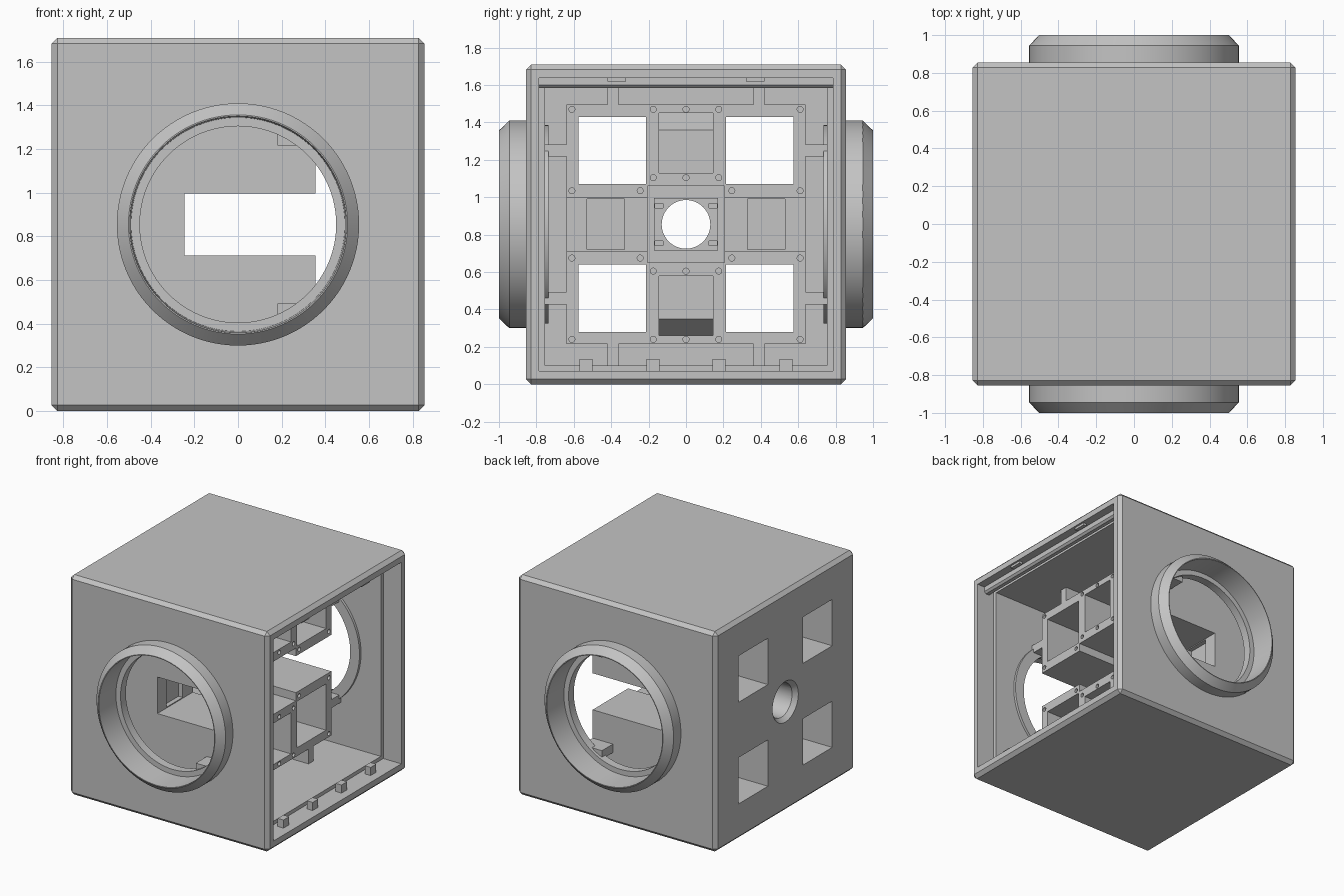
import bpy, bmesh, math
from mathutils import Matrix, Vector

if "Cube" in bpy.data.objects:
    bpy.data.objects.remove(bpy.data.objects["Cube"])

grey = bpy.data.materials.new("light_grey")
grey.use_nodes = True
colour = (0.55, 0.55, 0.55, 1)
grey.diffuse_color = colour
grey.node_tree.nodes["Principled BSDF"].inputs["Base Color"].default_value = colour

HALF = 0.855      # half the case, also the centre height
MID = HALF


def finish(name, bm):
    bmesh.ops.recalc_face_normals(bm, faces=bm.faces)
    mesh = bpy.data.meshes.new(name)
    bm.to_mesh(mesh)
    bm.free()
    mesh.materials.append(grey)
    obj = bpy.data.objects.new(name, mesh)
    bpy.context.collection.objects.link(obj)
    return obj


def boxes(name, spans):
    """One mesh from boxes given as (x0, x1, y0, y1, z0, z1)."""
    bm = bmesh.new()
    for x0, x1, y0, y1, z0, z1 in spans:
        size = Matrix.Diagonal((x1 - x0, y1 - y0, z1 - z0, 1))
        centre = Vector((x0 + x1, y0 + y1, z0 + z1)) / 2
        bmesh.ops.create_cube(bm, size=1, matrix=Matrix.Translation(centre) @ size)
    return finish(name, bm)


def rods(name, centres, r1, r2, depth, axis, sides):
    """One mesh from cylinders or cones along an axis."""
    bm = bmesh.new()
    turn = Matrix.Rotation(math.pi / 2, 4, "Y" if axis == "X" else "X")
    for c in centres:
        bmesh.ops.create_cone(bm, cap_ends=True, segments=sides, radius1=r1,
                              radius2=r2, depth=depth,
                              matrix=Matrix.Translation(c) @ turn)
    return finish(name, bm)


def prism(name, profile, y0, y1):
    """Extrude an (x, z) profile along y."""
    bm = bmesh.new()
    face = bm.faces.new([bm.verts.new((x, y0, z)) for x, z in profile])
    new = bmesh.ops.extrude_face_region(bm, geom=[face])["geom"]
    bmesh.ops.translate(bm, vec=(0, y1 - y0, 0),
                        verts=[v for v in new if isinstance(v, bmesh.types.BMVert)])
    return finish(name, bm)


def apply(obj):
    graph = bpy.context.evaluated_depsgraph_get()
    mesh = bpy.data.meshes.new_from_object(obj.evaluated_get(graph))
    obj.modifiers.clear()
    obj.data = mesh


def cut(obj, *cutters):
    for c in cutters:
        mod = obj.modifiers.new("cut", "BOOLEAN")
        mod.operation, mod.solver, mod.object = "DIFFERENCE", "EXACT", c
    apply(obj)


def smooth(obj):
    bpy.ops.object.select_all(action="DESELECT")
    obj.select_set(True)
    bpy.context.view_layer.objects.active = obj
    bpy.ops.object.shade_smooth_by_angle(angle=math.radians(25))


# Cutters shared by the case and the inner frame
windows = boxes("window_cutter", [
    (-1, 1, min(s * 0.215, s * 0.575), max(s * 0.215, s * 0.575), z, z + 0.36)
    for s in (-1, 1) for z in (0.28, 1.07)])
axle_hole = rods("axle_cutter", [(-0.7, 0, MID)], 0.13, 0.13, 0.6, "X", 48)

# Case: chamfered cube, open on one side
case = boxes("case", [(-HALF, HALF, -HALF, HALF, 0, 2 * HALF)])
bevel = case.modifiers.new("chamfer", "BEVEL")
bevel.width, bevel.segments = 0.027, 1
apply(case)
cavity = boxes("cavity_cutter", [(-0.755, 1, -0.755, 0.755, 0.1, 1.61)])
rebate = boxes("rebate_cutter", [(0.7, 1, -0.785, 0.785, 0.072, 1.638)])
bore = rods("bore_cutter", [(0, 0, MID)], 0.51, 0.51, 3, "Y", 96)
sink = rods("countersink_cutter", [(-0.845, 0, MID)], 0.175, 0.125, 0.06, "X", 48)
cut(case, cavity, rebate, bore, windows, axle_hole, sink)

# Inner frame: two banks of square tubes with a gap between them
frame = boxes("inner_frame", [(-0.76, 0.355, -0.64, 0.64, 0.215, 1.495)])
gap = boxes("gap_cutter", [(-0.245, 1, -1, 1, 0.713, 0.997)])
well = boxes("well_cutter", [(-0.7, 1, -0.205, 0.205, 0.65, 1.06)])
arms = boxes("arm_recess_cutter", [(-0.28, 0, y, y + 0.2, 0.72, 0.99)
                                   for y in (-0.53, 0.33)])
pockets = []
for s in (-1, 1):
    z0, z1, z2 = (MID + s * d for d in (0.275, 0.505, 0.595))
    pockets.append(prism("pocket_cutter", [(1, z0), (-0.2, z0), (-0.2, z1),
                                           (-0.32, z2), (1, z2)], -0.145, 0.145))
spots = []
for s in (-1, 1):
    for y, d in ((0.61, 0.615), (0.175, 0.615), (0.61, 0.18),
                 (0.245, 0.18), (0.175, 0.25)):
        spots += [(0.355, y, MID + s * d), (0.355, -y, MID + s * d)]
    spots += [(0.355, 0, MID + s * d) for d in (0.25, 0.615)]
screws = rods("screw_cutter", spots, 0.016, 0.016, 0.12, "X", 16)
cut(frame, gap, well, arms, windows, axle_hole, screws, *pockets)

# Mounting plate with slots around the axle hole
plate = boxes("axle_plate", [(-0.71, -0.68, -0.17, 0.17, MID - 0.14, MID + 0.14)])
slots = boxes("slot_cutter", [(-0.8, -0.6, y - 0.022, y + 0.022, z - 0.012, z + 0.012)
                              for y in (-0.145, 0.145) for z in (MID - 0.1, MID + 0.1)])
cut(plate, axle_hole, slots)

for cutter in [windows, axle_hole, cavity, rebate, bore, sink, gap, well, arms,
               screws, slots] + pockets:
    bpy.data.objects.remove(cutter)
for obj in (case, frame, plate):
    smooth(obj)

# Ribs that tie the frame to the case
ribs = []
for s in (-1, 1):
    for t in (-1, 1):
        c, h = s * 0.39, MID + s * 0.395
        ends = sorted((MID + t * 0.63, MID + t * 0.775))
        sides = sorted((t * 0.63, t * 0.775))
        ribs.append((0.18, 0.355, c - 0.03, c + 0.03, *ends))
        ribs.append((0.18, 0.355, *sides, h - 0.033, h + 0.033))
boxes("frame_ribs", ribs)

# Lid fittings at the open side
boxes("floor_tabs", [(0.74, 0.79, y - 0.034, y + 0.034, 0.06, 0.135)
                     for y in (-0.535, -0.177, 0.177, 0.535)])
boxes("ceiling_tabs", [(0.81, 0.84, y - 0.05, y + 0.05, 1.62, 1.65)
                       for y in (-0.37, 0.37)])
prism("ceiling_rail", [(0.73, 1.645), (0.73, 1.60), (0.745, 1.585), (0.775, 1.585),
                       (0.79, 1.60), (0.79, 1.645)], -0.787, 0.787)

# Round collars on the front and back
collar = [(0.555, 0.84), (0.555, 0.945), (0.502, 1.0), (0.496, 1.0), (0.49, 0.8),
          (0.45, 0.8), (0.45, 0.735), (0.53, 0.735), (0.53, 0.77), (0.515, 0.79),
          (0.515, 0.84)]
for name, s in (("front_collar", -1), ("back_collar", 1)):
    bm = bmesh.new()
    loop = [bm.verts.new((r, s * y, MID)) for r, y in collar]
    edges = [bm.edges.new((a, b)) for a, b in zip(loop, loop[1:] + loop[:1])]
    bmesh.ops.spin(bm, geom=loop + edges, cent=(0, 0, MID), axis=(0, 1, 0),
                   angle=2 * math.pi, steps=96)
    bmesh.ops.remove_doubles(bm, verts=bm.verts, dist=0.0005)
    smooth(finish(name, bm))
